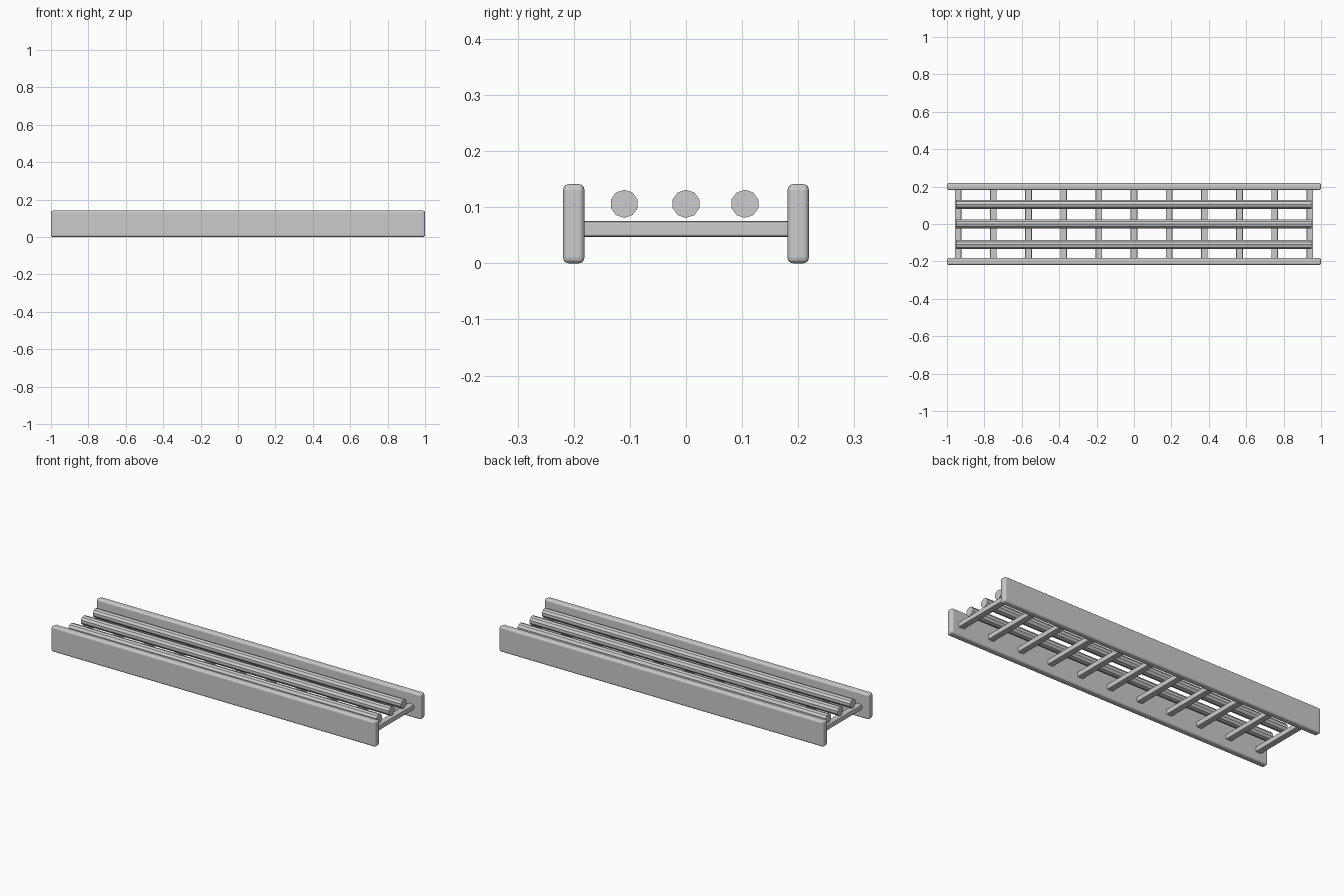
import bpy
import math

if "Cube" in bpy.data.objects:
    bpy.data.objects.remove(bpy.data.objects["Cube"], do_unlink=True)

# Single grey material
grey = bpy.data.materials.new("plain_grey")
grey.use_nodes = True
color = (0.6, 0.6, 0.6, 1)
grey.diffuse_color = color
grey.node_tree.nodes["Principled BSDF"].inputs["Base Color"].default_value = color


def bevelled_box(name, location, size, bevel, segments):
    bpy.ops.mesh.primitive_cube_add(size=1, location=location)
    box = bpy.context.object
    box.name = name
    box.scale = size
    bpy.ops.object.transform_apply(location=False, rotation=False, scale=True)
    mod = box.modifiers.new("rounded_edges", "BEVEL")
    mod.width = bevel
    mod.segments = segments
    box.data.materials.append(grey)


# Side rails
for side, y in (("front", -0.2), ("back", 0.2)):
    bevelled_box(side + "_rail", (0, y, 0.0705), (2, 0.038, 0.141), 0.01, 3)

# Cross rungs between the rails
for i in range(11):
    bevelled_box(f"rung_{i + 1}", ((i - 5) * 0.188, 0, 0.061),
                 (0.035, 0.38, 0.028), 0.004, 2)

# Ten-sided bars lying lengthwise above the rungs
for name, y in (("front", -0.11), ("middle", 0), ("back", 0.105)):
    bpy.ops.mesh.primitive_cylinder_add(vertices=10, radius=0.025, depth=1.9,
                                        location=(-0.002, y, 0.106),
                                        rotation=(0, math.pi / 2, 0))
    bar = bpy.context.object
    bar.name = name + "_bar"
    # Turn a corner of the section towards the side
    bpy.ops.object.transform_apply(location=False, rotation=True, scale=False)
    bar.rotation_euler.x = math.pi / 2
    bar.data.materials.append(grey)
